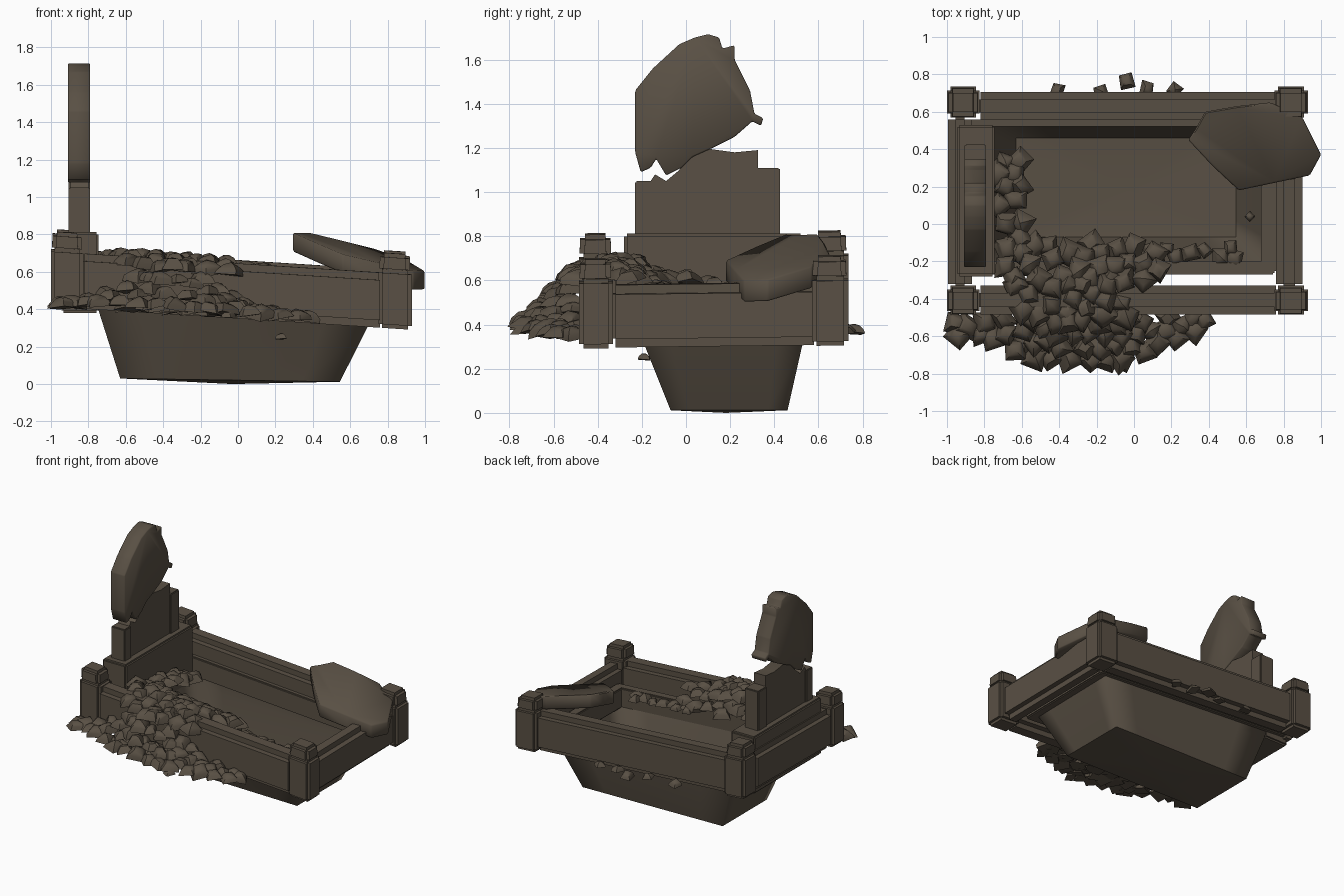
import bpy, bmesh, math, random
from mathutils import Vector, Matrix

if "Cube" in bpy.data.objects:
    bpy.data.objects.remove(bpy.data.objects["Cube"])

random.seed(7)
stone = bpy.data.materials.new("weathered_brown_stone")
stone.diffuse_color = (0.10, 0.08, 0.058, 1)
stone.use_nodes = True
stone.node_tree.nodes["Principled BSDF"].inputs["Base Color"].default_value = stone.diffuse_color


def tilt(x, y):
    """The whole kerb sinks towards +x."""
    return -0.064 * x + 0.012 * y


def finish(bm, name, bevel=0, segs=2, angle=50, recalc=True):
    if recalc:
        bmesh.ops.recalc_face_normals(bm, faces=bm.faces)
    me = bpy.data.meshes.new(name)
    if bevel:
        bmesh.ops.bevel(bm, geom=bm.edges[:], offset=bevel, segments=segs,
                        affect='EDGES', clamp_overlap=True)
    bm.to_mesh(me)
    bm.free()
    me.materials.append(stone)
    me.shade_smooth()
    me.set_sharp_from_angle(angle=math.radians(angle))
    ob = bpy.data.objects.new(name, me)
    bpy.context.collection.objects.link(ob)
    return ob


def box(name, x0, x1, y0, y1, z0, z1, bevel=0.0, sheared=True, taper=0.0):
    bm = bmesh.new()
    bmesh.ops.create_cube(bm, size=1)
    for v in bm.verts:
        t = 1 - taper * (v.co.z > 0)
        v.co = ((x0 + x1) / 2 + v.co.x * (x1 - x0) * t,
                (y0 + y1) / 2 + v.co.y * (y1 - y0) * t,
                z1 if v.co.z > 0 else z0)
        if sheared:
            v.co.z += tilt(v.co.x, v.co.y)
    return finish(bm, name, bevel)


def prism(name, pts, place, d0, d1, bevel=0):
    """Extrude a flat outline between the depths d0 and d1."""
    bm = bmesh.new()
    a = [bm.verts.new(place(p, d0)) for p in pts]
    b = [bm.verts.new(place(p, d1)) for p in pts]
    bm.faces.new(a)
    bm.faces.new(b[::-1])
    for i in range(len(pts)):
        j = (i + 1) % len(pts)
        bm.faces.new((a[i], b[i], b[j], a[j]))
    return finish(bm, name, bevel, 1)


# kerb rails
box("front_rail", -0.86, 0.80, -0.485, -0.33, 0.355, 0.65, 0.04)
box("back_rail", -0.86, 0.80, 0.555, 0.705, 0.355, 0.655, 0.04)
box("left_rail", -0.995, -0.865, -0.36, 0.60, 0.355, 0.65, 0.04)
box("right_rail", 0.76, 0.90, -0.36, 0.62, 0.355, 0.638, 0.04)

# corner posts with caps
for sx, x0, x1 in (("left", -1.0, -0.825), ("right", 0.75, 0.93)):
    for sy, y0, y1 in (("front", -0.485, -0.33), ("back", 0.57, 0.735)):
        box(f"{sy}_{sx}_post", x0, x1, y0, y1, 0.355, 0.67, 0.02)
        box(f"{sy}_{sx}_cap", x0 + 0.005, x1 - 0.008, y0 + 0.002, y1 - 0.008,
            0.65, 0.757, 0.022, taper=0.06)

# inner lip around the grave
for n, x0, x1, y0, y1 in (("front", -0.95, 0.75, -0.27, -0.20), ("back", -0.95, 0.75, 0.52, 0.56),
                          ("right", 0.68, 0.76, -0.26, 0.54)):
    box(n + "_lip", x0, x1, y0, y1, 0.37, 0.52, 0.008)

# open grave pit: a single sloping shell reaching below the kerb
bm = bmesh.new()
rings = []
N = 6
for x0, x1, y0, y1, z0, z1 in ((-0.76, 0.71, -0.21, 0.53, 0.44, 0.35),
                               (-0.735, 0.69, -0.185, 0.525, 0.36, 0.30),
                               (-0.63, 0.545, -0.07, 0.46, 0.03, 0.012)):
    ring = []
    c = [(x0, y0), (x1, y0), (x1, y1), (x0, y1)]
    for k in range(4):
        p, q = c[k], c[(k + 1) % 4]
        for i in range(N):
            t = i / N
            x, y = p[0] + (q[0] - p[0]) * t, p[1] + (q[1] - p[1]) * t
            ring.append(bm.verts.new((x, y, z0 + (z1 - z0) * (x - x0) / (x1 - x0))))
    rings.append(ring)
for a, b in zip(rings, rings[1:]):
    for i in range(4 * N):
        j = (i + 1) % (4 * N)
        bm.faces.new((a[j], a[i], b[i], b[j]))
mid = bm.verts.new((-0.03, 0.18, 0.0))
for i in range(4 * N):
    bm.faces.new((rings[-1][i], rings[-1][(i + 1) % (4 * N)], mid))
finish(bm, "grave_pit", angle=100, recalc=False)

# headstone: plinth, broken stump with pilasters, broken top
box("headstone_plinth", -0.945, -0.745, -0.28, 0.53, 0.38, 0.812, 0.012, False)
yz = lambda p, d: (d, p[0], p[1])
prism("headstone_stump", [(-0.16, 0.78), (0.33, 0.78), (0.325, 1.19), (0.22, 1.18), (0.11, 1.195),
      (0.0, 1.165), (-0.03, 1.10), (-0.09, 1.05), (-0.14, 1.08), (-0.16, 1.05)], yz, -0.895, -0.80)
box("near_pilaster", -0.905, -0.79, -0.23, -0.15, 0.78, 1.05, 0.006, False)
box("far_pilaster", -0.905, -0.79, 0.32, 0.425, 0.78, 1.11, 0.006, False)
prism("headstone_top", [(-0.23, 1.18), (-0.23, 1.46), (-0.15, 1.56), (-0.03, 1.67), (0.04, 1.70),
      (0.10, 1.715), (0.15, 1.70), (0.165, 1.65), (0.22, 1.665), (0.22, 1.60), (0.29, 1.46),
      (0.31, 1.355), (0.35, 1.335), (0.34, 1.30), (0.30, 1.32), (0.22, 1.25), (0.12, 1.20),
      (0.03, 1.16), (-0.02, 1.11), (-0.09, 1.075), (-0.135, 1.15), (-0.16, 1.11), (-0.205, 1.09)],
      yz, -0.91, -0.79, 0.006)

# fallen slab resting on the back right corner
prism("fallen_slab", [(0.29, 0.45), (0.33, 0.51), (0.38, 0.60), (0.55, 0.63), (0.73, 0.65),
      (0.90, 0.57), (1.0, 0.37), (0.94, 0.26), (0.75, 0.22), (0.56, 0.18), (0.42, 0.31)],
      lambda p, d: (p[0], p[1], 0.813 - 0.27 * p[0] + 0.166 * p[1] + d), -0.10, 0.0, 0.008)


# rubble: low faceted stones with a square foot and a blunt peak
def add_stone(bm, x, y, z, r):
    m = (Matrix.Translation((x, y, z))
         @ Matrix.Rotation(random.uniform(0, 6.3), 4, 'Z')
         @ Matrix.Rotation(random.uniform(-0.3, 0.3), 4, 'X'))
    pts = []
    for k in range(4):
        a = k * math.pi / 2 + random.uniform(-0.2, 0.2)
        for rad, h in ((1.15, -0.3), (0.95, 0.1), (0.55, 0.45)):
            q = rad * r * random.uniform(0.9, 1.1)
            pts.append(bm.verts.new(m @ Vector((q * math.cos(a), q * math.sin(a),
                                                h * r * random.uniform(0.8, 1.15)))))
    pts.append(bm.verts.new(m @ Vector((0, 0, 0.58 * r))))
    res = bmesh.ops.convex_hull(bm, input=pts)
    bmesh.ops.delete(bm, geom=[g for g in res["geom_interior"] if isinstance(g, bmesh.types.BMVert)],
                     context='VERTS')


def scatter(name, count, xr, yr, height, gap, r, keep=lambda x, y: True):
    bm, spots = bmesh.new(), []
    for _ in range(4000):
        x, y = random.uniform(*xr), random.uniform(*yr)
        if len(spots) < count and keep(x, y) and all(math.hypot(x - a, y - b) > gap for a, b in spots):
            spots.append((x, y))
            add_stone(bm, x, y, height(x, y), r * random.uniform(0.85, 1.15))
    finish(bm, name, angle=35)


hump = lambda x: math.exp(-((x + 0.35) / 0.32) ** 2)
front_h = lambda x, y: 0.38 + tilt(x, y) * 0.8 + 0.25 * hump(x) * max(0, (y + 0.75) / 0.25)
scatter("front_rubble", 80, (-0.96, 0.38), (-0.75, -0.50), front_h, 0.066, 0.068,
        lambda x, y: y > -0.61 - 0.13 * math.exp(-((x + 0.3) / 0.4) ** 4))
scatter("front_rubble_under", 16, (-0.60, 0.0), (-0.66, -0.50),
        lambda x, y: 0.39 + tilt(x, y), 0.075, 0.068)
scatter("rail_rubble", 28, (-0.64, -0.03), (-0.50, -0.30),
        lambda x, y: 0.655 + tilt(x, y) + 0.4 * min(0, y + 0.38), 0.075, 0.068)
scatter("inner_rubble", 34, (-0.70, 0.16), (-0.30, -0.10),
        lambda x, y: 0.63 + 1.6 * tilt(x, y) - 0.6 * max(0, y + 0.25), 0.075, 0.066)
scatter("plinth_rubble", 16, (-0.73, -0.60), (-0.15, 0.34),
        lambda x, y: 0.61 - 0.25 * max(0, y), 0.07, 0.066)
scatter("lip_rubble", 9, (0.08, 0.56), (-0.19, -0.13), lambda x, y: 0.50 + tilt(x, y), 0.06, 0.048)

# loose stones behind the back rail and around the pit
bm = bmesh.new()
for x, y, z, r in ((-0.41, 0.71, 0.395, 0.045), (-0.18, 0.71, 0.385, 0.04), (-0.04, 0.76, 0.375, 0.05),
                   (0.07, 0.72, 0.375, 0.045), (0.22, 0.72, 0.37, 0.04),
                   (0.23, -0.19, 0.25, 0.035), (0.62, 0.04, 0.24, 0.025), (-0.05, -0.75, 0.37, 0.04)):
    add_stone(bm, x, y, z, r)
finish(bm, "loose_stones", angle=35)
